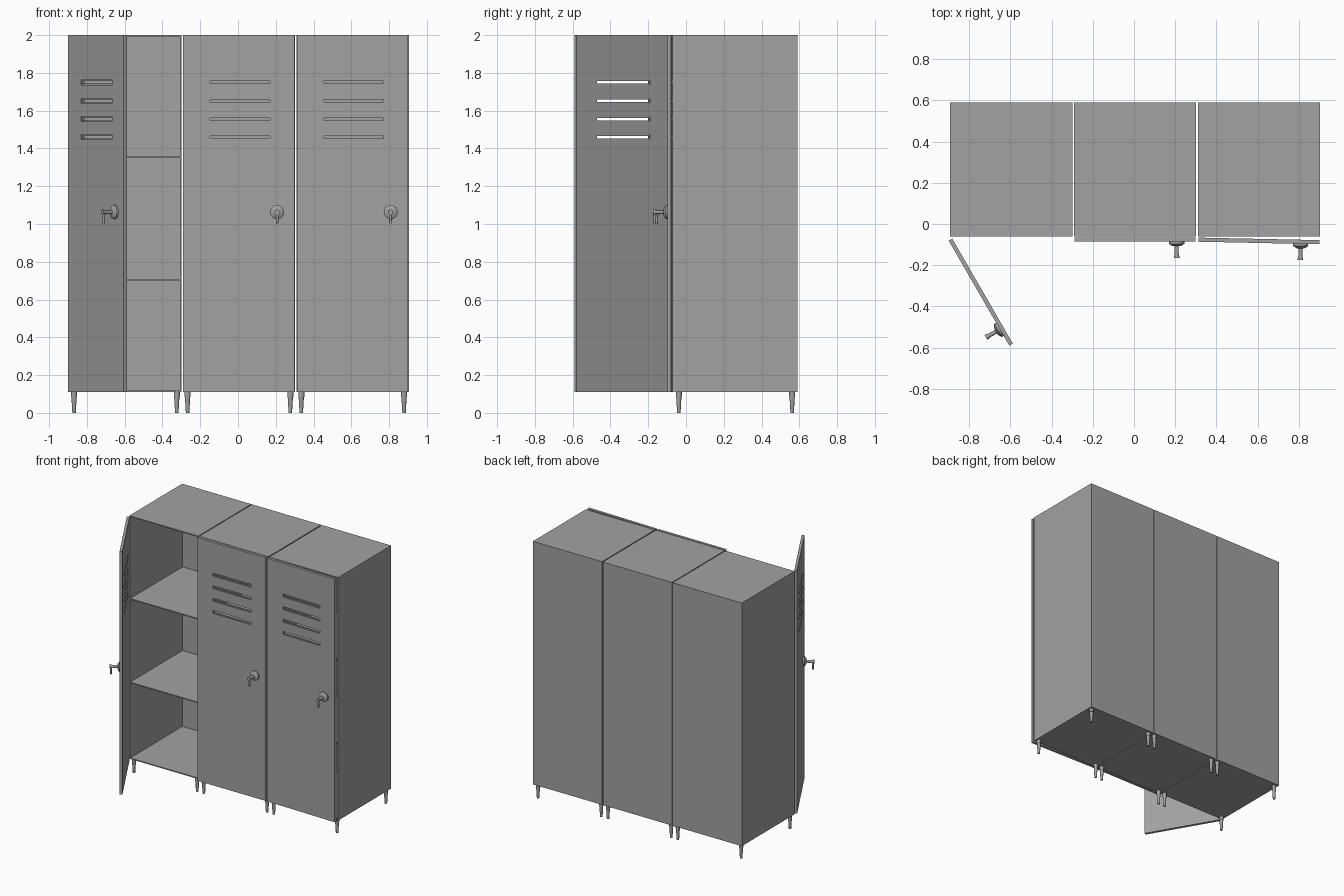
import bpy, bmesh
from math import radians
from mathutils import Matrix, Vector

cube = bpy.data.objects.get("Cube")
if cube:
    bpy.data.objects.remove(cube)

steel = bpy.data.materials.new("grey_steel")
steel.use_nodes = True
grey = (0.36, 0.36, 0.36, 1)
steel.diffuse_color = grey
steel.node_tree.nodes["Principled BSDF"].inputs["Base Color"].default_value = grey

BOTTOM, TOP = 0.11, 2.0
FRONT, BACK = -0.06, 0.59
WIDTH, WALL = 0.594, 0.008
DOOR_W, DOOR_T = 0.588, 0.02
SLOT_X = (0.137, 0.465)
SLOT_Z = (1.46, 1.555, 1.652, 1.75)
SLOT_H = 0.026


def box(bm, lo, hi):
    lo, hi = Vector(lo), Vector(hi)
    mat = Matrix.Translation((lo + hi) / 2) @ Matrix.Diagonal((*(hi - lo), 1))
    bmesh.ops.create_cube(bm, size=1, matrix=mat)


def cone(bm, base, r1, r2, depth, axis="Z", sides=16):
    """Frustum from base, going up (Z) or out to the front (Y)."""
    turn = Matrix.Rotation(radians(90), 4, "X") if axis == "Y" else Matrix()
    mat = Matrix.Translation(base) @ turn @ Matrix.Translation((0, 0, depth / 2))
    bmesh.ops.create_cone(bm, cap_ends=True, segments=sides, radius1=r1,
                          radius2=r2, depth=depth, matrix=mat)


def finish(bm, name, pose=Matrix(), smooth=False):
    mesh = bpy.data.meshes.new(name)
    bm.to_mesh(mesh)
    bm.free()
    mesh.materials.append(steel)
    ob = bpy.data.objects.new(name, mesh)
    bpy.context.collection.objects.link(ob)
    ob.matrix_world = pose
    if smooth:
        bpy.ops.object.select_all(action="DESELECT")
        ob.select_set(True)
        bpy.context.view_layer.objects.active = ob
        bpy.ops.object.shade_smooth_by_angle(angle=radians(35))
    return ob


def cabinet(x, tag):
    # Open-fronted shell
    bm = bmesh.new()
    r = x + WIDTH
    box(bm, (x, FRONT, BOTTOM), (x + WALL, BACK, TOP))
    box(bm, (r - WALL, FRONT, BOTTOM), (r, BACK, TOP))
    box(bm, (x + WALL, BACK - WALL, BOTTOM), (r - WALL, BACK, TOP))
    for z in (BOTTOM, TOP - WALL):
        box(bm, (x + WALL, FRONT, z), (r - WALL, BACK - WALL, z + WALL))
    finish(bm, tag + "_body")

    # Two inner shelves
    bm = bmesh.new()
    for z in (0.7, 1.35):
        box(bm, (x + WALL, FRONT, z), (r - WALL, BACK - WALL, z + WALL))
    finish(bm, tag + "_shelves")

    # Tapered feet
    bm = bmesh.new()
    for fx in (x + 0.025, r - 0.025):
        for fy in (FRONT + 0.022, BACK - 0.028):
            cone(bm, (fx, fy, 0), 0.009, 0.014, 0.085)
            cone(bm, (fx, fy, 0.085), 0.016, 0.016, BOTTOM - 0.085)
    finish(bm, tag + "_feet", smooth=True)


def door(pose, tag):
    # Panel pierced by slots
    bm = bmesh.new()
    xs = [0, *SLOT_X, DOOR_W]
    zs = [BOTTOM]
    for z in SLOT_Z:
        zs += [z - SLOT_H / 2, z + SLOT_H / 2]
    zs.append(TOP)
    grid = [[bm.verts.new((x, -DOOR_T / 2, z)) for x in xs] for z in zs]
    for j in range(len(zs) - 1):
        for i in range(3):
            if i == 1 and j % 2 == 1:
                continue
            bm.faces.new((grid[j][i], grid[j][i + 1],
                          grid[j + 1][i + 1], grid[j + 1][i]))
    panel = finish(bm, tag + "_door", pose)
    thick = panel.modifiers.new("thickness", "SOLIDIFY")
    thick.thickness = DOOR_T
    thick.offset = -1

    # Recessed lips round the slots
    bm = bmesh.new()
    lip, d = 0.006, 0.005
    for z in SLOT_Z:
        lo, hi = z - SLOT_H / 2, z + SLOT_H / 2
        for a, b in ((lo, lo + lip), (hi - lip, hi)):
            box(bm, (SLOT_X[0], -d, a), (SLOT_X[1], d, b))
        for a in (SLOT_X[0], SLOT_X[1] - lip):
            box(bm, (a, -d, lo + lip), (a + lip, d, hi - lip))
    finish(bm, tag + "_slot_lips", pose)

    # Rose, stem and hanging lever
    bm = bmesh.new()
    hx, hz, y = 0.497, 1.063, -DOOR_T / 2
    cone(bm, (hx, y, hz), 0.037, 0.037, 0.01, "Y", 32)
    cone(bm, (hx, y - 0.01, hz), 0.037, 0.019, 0.012, "Y", 32)
    cone(bm, (hx, y - 0.022, hz), 0.01, 0.01, 0.04, "Y")
    cone(bm, (hx, y - 0.06, hz), 0.011, 0.014, 0.018, "Y")
    cone(bm, (hx, y - 0.069, 1.003), 0.006, 0.009, 0.06)
    finish(bm, tag + "_handle", pose, smooth=True)


# Three lockers: wide open, shut, slightly ajar
for tag, x, angle in (("right", -0.893, -60), ("middle", -0.292, 0),
                      ("left", 0.31, -1.2)):
    cabinet(x, tag)
    hinge = Matrix.Translation((x + 0.002, -0.076, 0))
    door(hinge @ Matrix.Rotation(radians(angle), 4, "Z"), tag)
